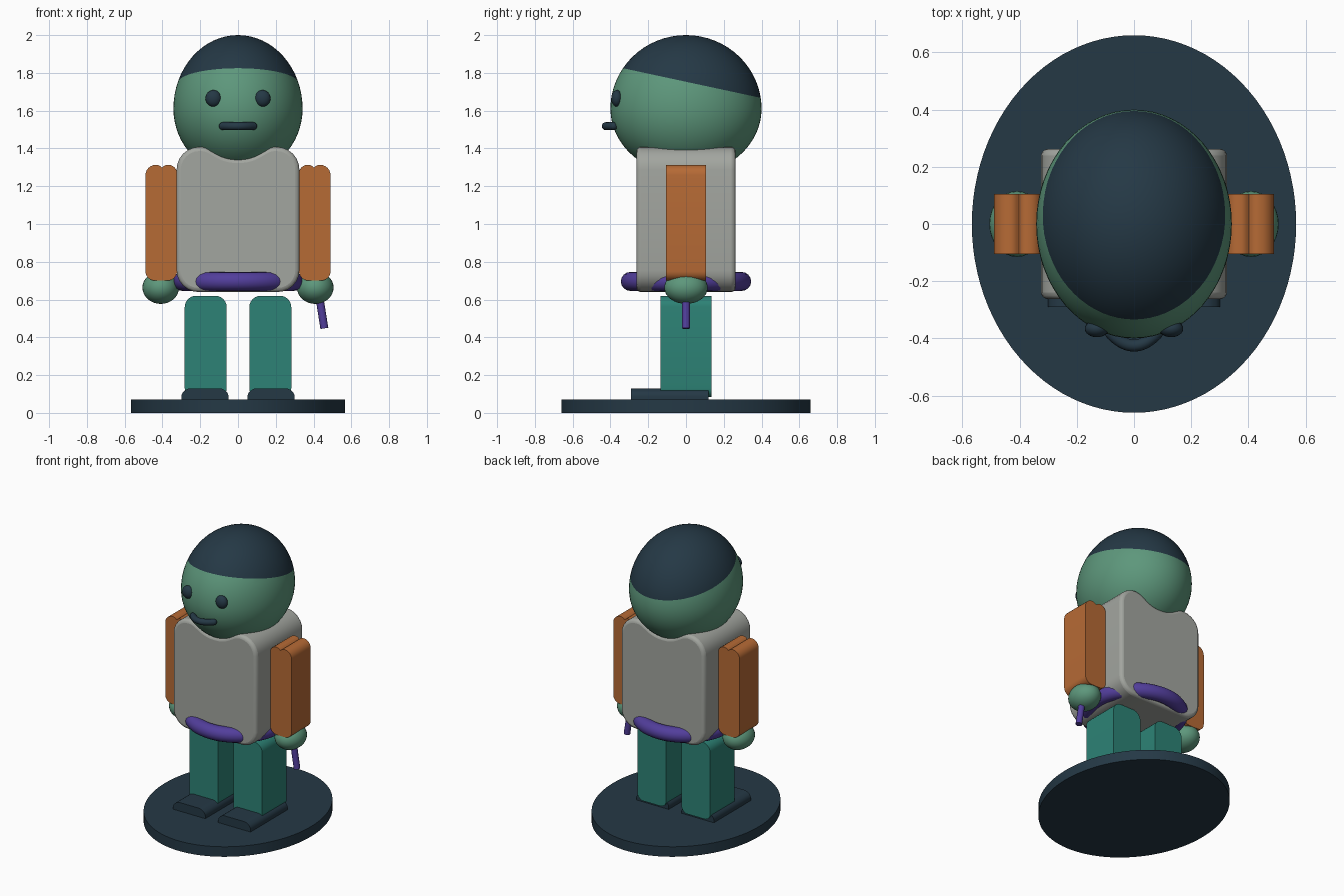
import bpy, bmesh, math
from mathutils import Vector

if "Cube" in bpy.data.objects:
    bpy.data.objects.remove(bpy.data.objects["Cube"])


def material(name, rgb):
    m = bpy.data.materials.new(name)
    m.diffuse_color = (*rgb, 1)
    m.use_nodes = True
    m.node_tree.nodes["Principled BSDF"].inputs["Base Color"].default_value = m.diffuse_color
    return m


NAVY = material("dark navy", (0.018, 0.040, 0.060))
GREEN = material("soft green", (0.110, 0.310, 0.200))
GREY = material("warm grey", (0.365, 0.380, 0.350))
ORANGE = material("burnt orange", (0.470, 0.145, 0.036))
PURPLE = material("purple", (0.084, 0.048, 0.330))
TEAL = material("teal", (0.026, 0.225, 0.180))


def finish(name, bm, *mats):
    bmesh.ops.recalc_face_normals(bm, faces=bm.faces)
    mesh = bpy.data.meshes.new(name)
    bm.to_mesh(mesh)
    bm.free()
    ob = bpy.data.objects.new(name, mesh)
    bpy.context.collection.objects.link(ob)
    for m in mats:
        mesh.materials.append(m)
    bpy.ops.object.select_all(action='DESELECT')
    bpy.context.view_layer.objects.active = ob
    ob.select_set(True)
    bpy.ops.object.shade_smooth_by_angle(angle=math.radians(35))
    return ob


def rounded(corners, steps=6):
    """Closed outline from (x, z, rounding) corners."""
    out = []
    for i, (x, z, d) in enumerate(corners):
        p = Vector((x, z))
        if d == 0:
            out.append(p)
            continue
        u = (Vector(corners[i - 1][:2]) - p).normalized()
        v = (Vector(corners[(i + 1) % len(corners)][:2]) - p).normalized()
        w = math.sin(u.angle(v) / 2)
        a, b = p + u * d, p + v * d
        for k in range(steps + 1):
            t = k / steps
            c0, c1, c2 = (1 - t) ** 2, 2 * w * t * (1 - t), t * t
            out.append((a * c0 + p * c1 + b * c2) / (c0 + c1 + c2))
    return out


def slab(name, corners, y0, y1, mat, side=1, bevel=0):
    """Outline in x-z pulled along y."""
    bm = bmesh.new()
    face = bm.faces.new([bm.verts.new((side * p.x, y0, p.y)) for p in rounded(corners)])
    ext = bmesh.ops.extrude_face_region(bm, geom=[face])
    moved = [g for g in ext["geom"] if isinstance(g, bmesh.types.BMVert)]
    bmesh.ops.translate(bm, verts=moved, vec=(0, y1 - y0, 0))
    if bm.faces and face.is_valid is False:
        bm.faces.ensure_lookup_table()
    ob = finish(name, bm, mat)
    if bevel:
        mod = ob.modifiers.new("soft edges", 'BEVEL')
        mod.width, mod.segments, mod.limit_method = bevel, 3, 'ANGLE'
        mod.angle_limit = math.radians(50)
    return ob


def ball(name, centre, radii, mat, seg=32):
    bm = bmesh.new()
    bmesh.ops.create_uvsphere(bm, u_segments=seg, v_segments=seg // 2, radius=1)
    for v in bm.verts:
        v.co = Vector(c + r * k for c, r, k in zip(centre, radii, v.co))
    return finish(name, bm, mat)


def tube(name, path, radius, mat, closed=False, sides=16):
    """Round tube along a path lying in a horizontal plane, with domed ends."""
    bm = bmesh.new()
    rings, n = [], len(path)
    for i, p in enumerate(path):
        if closed:
            t = path[(i + 1) % n] - path[i - 1]
        else:
            t = path[min(i + 1, n - 1)] - path[max(i - 1, 0)]
        side = t.normalized().cross(Vector((0, 0, 1)))
        rings.append([bm.verts.new(p + radius * (side * math.cos(a) + Vector((0, 0, math.sin(a)))))
                      for a in (2 * math.pi * k / sides for k in range(sides))])
    for i in range(n if closed else n - 1):
        r, s = rings[i], rings[(i + 1) % n]
        for k in range(sides):
            j = (k + 1) % sides
            bm.faces.new((r[k], r[j], s[j], s[k]))
    if not closed:
        for r, p in ((rings[0], path[0]), (rings[-1], path[-1])):
            bm.faces.new(r)
            end = bmesh.ops.create_uvsphere(bm, u_segments=16, v_segments=8, radius=radius)
            bmesh.ops.translate(bm, verts=end["verts"], vec=p)
    return finish(name, bm, mat)


# Oval stand
bm = bmesh.new()
bmesh.ops.create_cone(bm, cap_ends=True, segments=96, radius1=1, radius2=1, depth=0.07)
for v in bm.verts:
    v.co = Vector((v.co.x * 0.567, v.co.y * 0.66, v.co.z + 0.035))
finish("stand", bm, NAVY)

# Paired limbs
for s, tag in ((-1, "left"), (1, "right")):
    slab("foot_" + tag, [(0.05, 0.065, 0), (0.30, 0.065, 0), (0.30, 0.105, 0.02),
                         (0.265, 0.13, 0.015), (0.085, 0.13, 0.015), (0.05, 0.105, 0.02)],
         -0.29, 0.12, NAVY, s)
    slab("leg_" + tag, [(0.06, 0.085, 0.045), (0.282, 0.085, 0.045),
                        (0.282, 0.62, 0.06), (0.06, 0.62, 0.06)], -0.135, 0.135, TEAL, s)
    slab("arm_" + tag, [(0.323, 0.70, 0.05), (0.49, 0.70, 0.05), (0.49, 1.313, 0.055),
                        (0.42, 1.313, 0.012), (0.402, 1.298, 0), (0.385, 1.313, 0.012),
                        (0.323, 1.313, 0.045)], -0.105, 0.105, ORANGE, s)
    ball("hand_" + tag, (0.409 * s, 0, 0.663), (0.097, 0.115, 0.086), GREEN)
    ball("eye_" + tag, (0.13 * s, -0.366, 0.0 + 1.665), (0.042, 0.030, 0.044), NAVY, 24)

# Torso with raised shoulders and a neck hollow
slab("torso", [(-0.325, 0.64, 0.115), (0.325, 0.64, 0.115), (0.325, 1.408, 0.12),
               (0.17, 1.408, 0.03), (0.06, 1.345, 0.05), (-0.06, 1.345, 0.05),
               (-0.17, 1.408, 0.03), (-0.325, 1.408, 0.12)], -0.262, 0.262, GREY, bevel=0.022)

# Belt ring
tube("belt", [Vector((0.295 * math.cos(a), 0.295 * math.sin(a), 0.696))
              for a in (2 * math.pi * k / 64 for k in range(64))], 0.05, PURPLE, closed=True)

# Head with a hair cap above a slanted line
bm = bmesh.new()
bmesh.ops.create_uvsphere(bm, u_segments=64, v_segments=32, radius=1)
for v in bm.verts:
    v.co = Vector((v.co.x * 0.342, v.co.y * 0.40,
                   1.61 + v.co.z * (0.39 if v.co.z > 0 else 0.35)))
hair_point, hair_dir = Vector((0, 0, 1.753)), Vector((0, 0.215, 1)).normalized()
bmesh.ops.bisect_plane(bm, geom=bm.verts[:] + bm.edges[:] + bm.faces[:], dist=1e-5,
                       plane_co=hair_point, plane_no=hair_dir)
for f in bm.faces:
    f.material_index = int((f.calc_center_median() - hair_point).dot(hair_dir) > 0)
finish("head", bm, GREEN, NAVY)

# Curved mouth
tube("mouth", [Vector((x, -0.425 + 6.5 * x * x, 1.518))
               for x in (-0.08 + 0.16 * k / 14 for k in range(15))], 0.021, NAVY)

# Short stick held in one hand
bm = bmesh.new()
bmesh.ops.create_cone(bm, cap_ends=True, segments=16, radius1=0.021, radius2=0.021, depth=0.22)
stick = finish("stick", bm, PURPLE)
stick.location = (0.44, 0, 0.556)
stick.rotation_euler = (0, -math.radians(9), 0)
